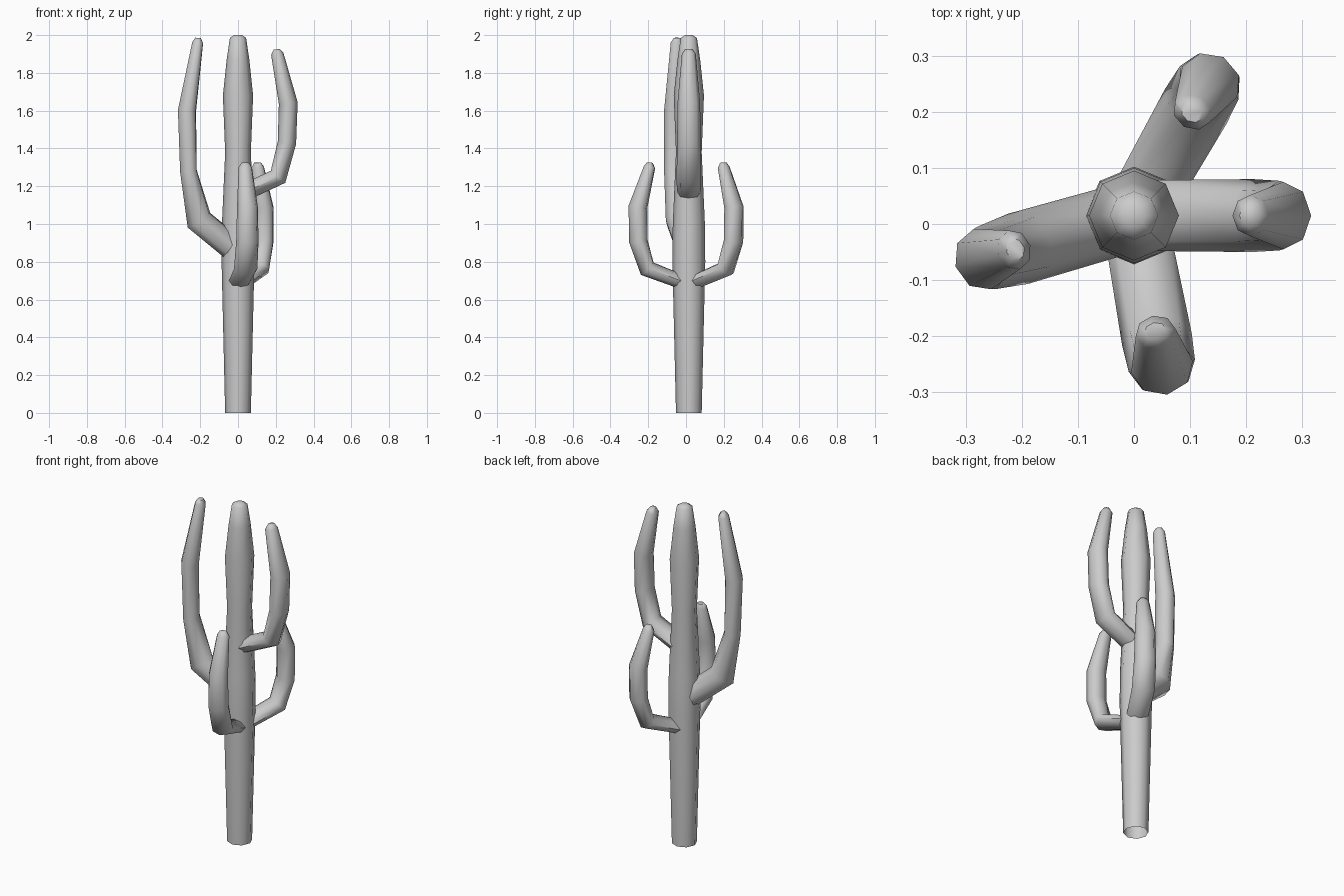
import bpy, bmesh, math
from mathutils import Vector

if "Cube" in bpy.data.objects:
    bpy.data.objects.remove(bpy.data.objects["Cube"])

SIDES = 8
CENTRE_Y = 0.015


def tube(name, sections, heading):
    """Loft octagons along a path; sections are (distance, height, in-plane radius, side radius)."""
    out = Vector((math.cos(heading), math.sin(heading), 0))
    side = Vector((-math.sin(heading), math.cos(heading), 0))
    up = Vector((0, 0, 1))
    origin = Vector((0, CENTRE_Y, 0))
    pts = [Vector((s[0], s[1])) for s in sections]
    bm = bmesh.new()
    rings = []
    for i, (d, z, rp, rs) in enumerate(sections):
        # tangent bisects the neighbouring segments
        t = Vector((0, 0))
        if i > 0:
            t += (pts[i] - pts[i - 1]).normalized()
        if i < len(pts) - 1:
            t += (pts[i + 1] - pts[i]).normalized()
        t.normalize()
        normal = out * t.y - up * t.x
        c = origin + out * d + up * z
        rings.append([bm.verts.new(c + normal * rp * math.cos(a) + side * rs * math.sin(a))
                      for a in (2 * math.pi * k / SIDES for k in range(SIDES))])
    for a, b in zip(rings, rings[1:]):
        for k in range(SIDES):
            n = (k + 1) % SIDES
            bm.faces.new((a[k], a[n], b[n], b[k]))
    bm.faces.new(rings[-1])
    me = bpy.data.meshes.new(name)
    bm.to_mesh(me)
    bm.free()
    ob = bpy.data.objects.new(name, me)
    bpy.context.collection.objects.link(ob)
    bpy.ops.object.select_all(action='DESELECT')
    ob.select_set(True)
    bpy.context.view_layer.objects.active = ob
    bpy.ops.object.shade_smooth_by_angle(angle=math.radians(60))
    return ob


# Trunk, open underneath
trunk = [(0, 0, .068), (0, .8, .087), (0, 1.0, .085), (0, 1.38, .068),
         (0, 1.68, .08), (0, 1.87, .06), (0, 1.985, .043), (0, 2.0, .02)]
tube("trunk", [(d, z, r, r) for d, z, r in trunk], 0)

# Right arm
tube("right_arm", [(.02, 1.16, .045, .063), (.212, 1.25, .05, .065), (.259, 1.43, .049, .062),
                   (.266, 1.64, .05, .06), (.208, 1.9, .033, .037), (.205, 1.925, .017, .02)], 0)

# Tall left arm
tube("left_arm", [(.02, .865, .068, .063), (.215, 1.02, .073, .065), (.273, 1.28, .046, .058),
                  (.281, 1.6, .05, .056), (.222, 1.96, .03, .036), (.22, 1.985, .016, .02)],
     math.radians(196))

# Matching short arms at front and back
for name, angle in (("front_arm", -79.5), ("back_arm", 60.5)):
    tube(name, [(.02, .687, .038, .058), (.224, .763, .047, .063), (.272, .91, .05, .06),
                (.274, 1.09, .051, .056), (.212, 1.3, .031, .036), (.21, 1.325, .016, .02)],
         math.radians(angle))
